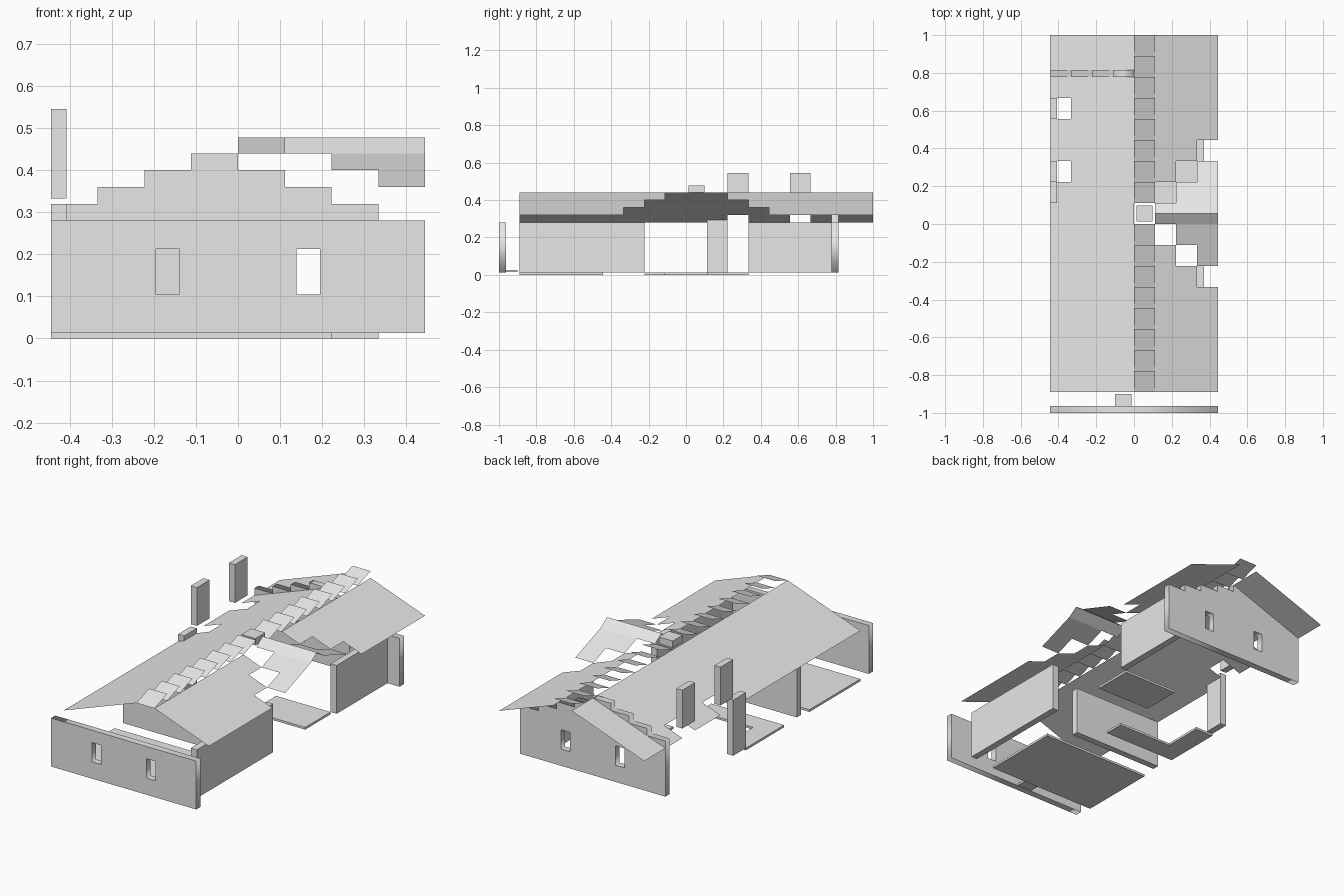
import bpy, bmesh, math

if "Cube" in bpy.data.objects:
    bpy.data.objects.remove(bpy.data.objects["Cube"])

U = 1 / 9            # plan module
T = U / 3            # wall thickness
FLOOR, EAVE, RIDGE, STEP = 0.0125, 0.28, 0.44, 0.04

mat = bpy.data.materials.new("light_grey")
mat.diffuse_color = (0.8, 0.8, 0.8, 1)
mat.use_nodes = True
mat.node_tree.nodes["Principled BSDF"].inputs["Base Color"].default_value = mat.diffuse_color


def finish(name, bm):
    bmesh.ops.recalc_face_normals(bm, faces=bm.faces) if name.endswith("_solid") else None
    me = bpy.data.meshes.new(name)
    bm.to_mesh(me)
    bm.free()
    me.materials.append(mat)
    ob = bpy.data.objects.new(name, me)
    bpy.context.collection.objects.link(ob)
    return ob


def box(name, x0, x1, y0, y1, z0, z1):
    bm = bmesh.new()
    bmesh.ops.create_cube(bm, size=1)
    for v in bm.verts:
        v.co = (x1 if v.co.x > 0 else x0, y1 if v.co.y > 0 else y0, z1 if v.co.z > 0 else z0)
    return finish(name, bm)


def sheet(name, rects, height):
    """Thin roof surface: plan rectangles in modules, lifted by height(x, y)."""
    bm = bmesh.new()
    for x0, x1, y0, y1 in rects:
        corners = [(x0, y0), (x1, y0), (x1, y1), (x0, y1)]
        bm.faces.new([bm.verts.new((x * U, y * U, height(x, y))) for x, y in corners])
    bmesh.ops.remove_doubles(bm, verts=bm.verts, dist=1e-5)
    return finish(name, bm)


def wall(name, outline, y0):
    """Upright wall in the xz plane with two window openings."""
    cu = bpy.data.curves.new(name, 'CURVE')
    cu.dimensions, cu.fill_mode, cu.extrude = '2D', 'BOTH', T / 2
    loops = [outline]
    for c in (-1.5 * U, 1.5 * U):
        loops.append([(c - U / 4, 0.105), (c + U / 4, 0.105), (c + U / 4, 0.212), (c - U / 4, 0.212)])
    for pts in loops:
        sp = cu.splines.new('POLY')
        sp.points.add(len(pts) - 1)
        for p, (x, z) in zip(sp.points, pts):
            p.co = (x, z, 0, 1)
        sp.use_cyclic_u = True
    ob = bpy.data.objects.new(name, cu)
    bpy.context.collection.objects.link(ob)
    ob.rotation_euler = (math.pi / 2, 0, 0)
    ob.location.y = y0 + T / 2
    cu.materials.append(mat)
    bpy.ops.object.select_all(action='DESELECT')
    ob.select_set(True)
    bpy.context.view_layer.objects.active = ob
    bpy.ops.object.convert(target='MESH')


# Front wall and stepped back gable
wall("front_wall", [(-4 * U, FLOOR), (4 * U, FLOOR), (4 * U, EAVE), (-4 * U, EAVE)], -1)
gable = [(4 * U, FLOOR), (-4 * U, FLOOR)]
for i, rise in enumerate((1, 2, 3, 4, 3, 2, 1, 0)):
    z = EAVE + rise * STEP
    gable += [((i - 4) * U, z), ((i - 3) * U, z)]
wall("back_gable", gable, 7 * U)

# Remaining walls and pier
box("front_right_wall", 3 * U, 3 * U + T, -8 * U, -2 * U, FLOOR, EAVE)
box("back_right_wall", 3 * U, 3 * U + T, 3 * U, 7 * U, FLOOR, EAVE)
box("cross_wall", -4 * U, U, -3 * U - T, -3 * U, FLOOR, EAVE)
box("left_pier", -4 * U, -4 * U + T, U, 2 * U, FLOOR, EAVE + STEP)

# Floor slabs and doorstep
box("front_floor", -4 * U, 2 * U, -8 * U, -4 * U, 0, FLOOR)
box("middle_floor", -4 * U, 0, -2 * U, -U, 0, FLOOR)
box("side_floor", -4 * U, -3 * U, -U, U, 0, FLOOR)
box("porch_floor", 0, 3 * U, U, 3 * U, 0, FLOOR)
box("doorstep", -0.1, -0.012, -0.963, -0.9, 0.0145, 0.026)

# Chimneys and ridge cap
for i, y in enumerate((2, 5)):
    box(f"chimney_{i + 1}", -4 * U, -4 * U + T, y * U, (y + 1) * U, 0.333, 0.545)
box("ridge_cap", 0.012, 0.097, 0.014, 0.099, RIDGE, 0.478)

# Left slope with two chimney openings at the eave
sheet("left_roof",
      [(-3, 0, -8, 9), (-4, -3, -8, 2), (-4, -3, 3, 5), (-4, -3, 6, 9)],
      lambda x, y: RIDGE + x * STEP)

# Right slope, cut back in steps around the cross gable
sheet("right_roof",
      [r for i in (1, 2, 3) for r in ((i, i + 1, -8, -i), (i, i + 1, i + 1, 9))],
      lambda x, y: RIDGE - (x - 1) * STEP)

# Cross gable slopes, widening towards the eave, and its steep cap
sheet("cross_roof_south", [(i, i + 1, 1 - i, 0) for i in (2, 3)],
      lambda x, y: RIDGE + y * STEP)
sheet("cross_roof_north", [(i, i + 1, 1, i) for i in (2, 3)],
      lambda x, y: RIDGE - (y - 1) * STEP)
sheet("cross_ridge", [(1, 4, 0, 0.5), (1, 4, 0.5, 1)],
      lambda x, y: 0.478 if y == 0.5 else RIDGE)

# Tilted ridge tiles, skipping the cap
for k in range(-8, 9):
    if k != 0:
        sheet(f"ridge_tile_{k + 9}", [(0, 1, k, k + 1)],
              lambda x, y, k=k: RIDGE + (y - k) * 0.038)
